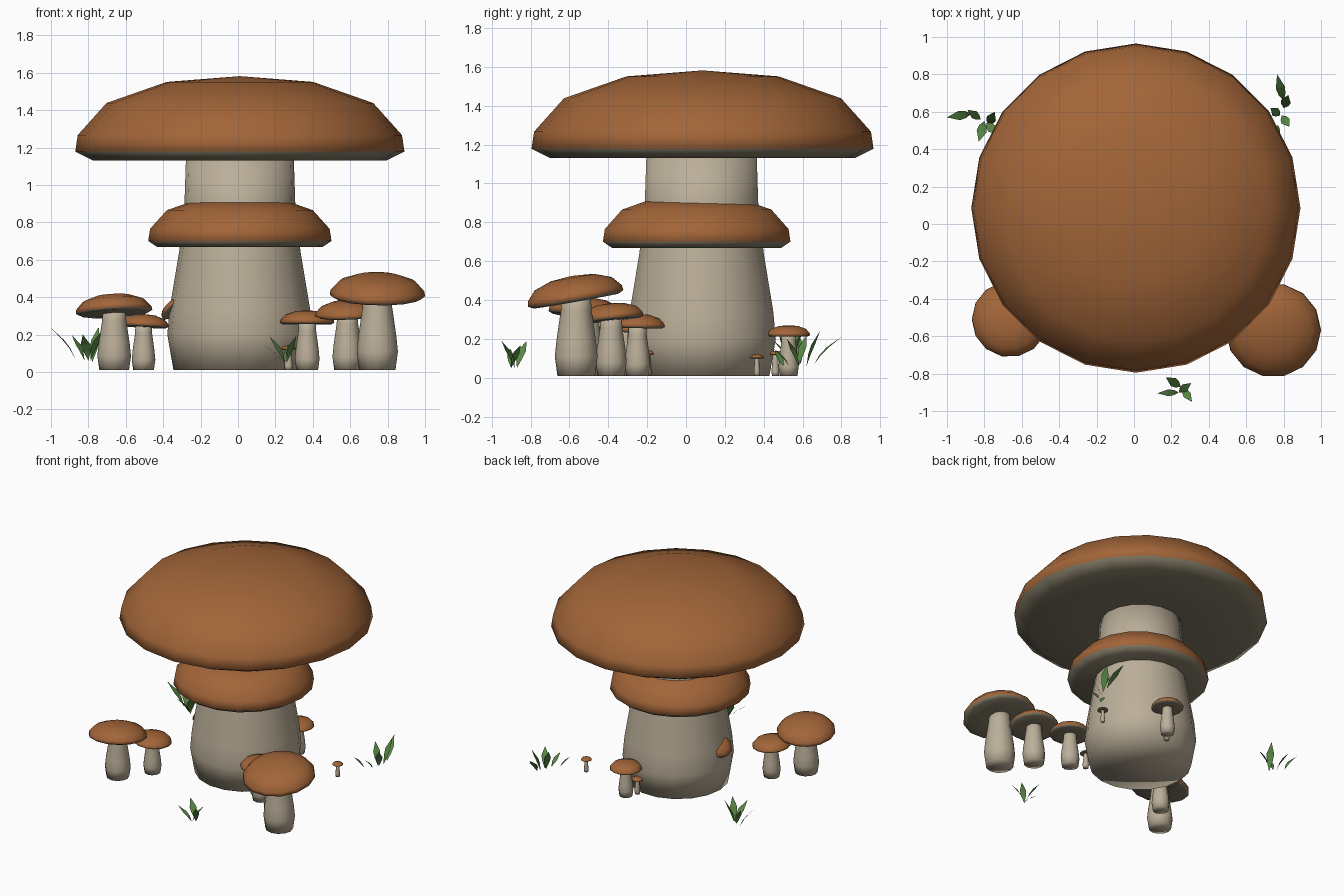
import bpy, bmesh, math
from mathutils import Vector, Matrix

if "Cube" in bpy.data.objects:
    bpy.data.objects.remove(bpy.data.objects["Cube"])


def material(name, color):
    m = bpy.data.materials.new(name)
    m.diffuse_color = (*color, 1)
    m.use_nodes = True
    m.node_tree.nodes["Principled BSDF"].inputs["Base Color"].default_value = m.diffuse_color
    return m


BROWN = material("cap_brown", (0.36, 0.13, 0.04))
GILL = material("gill_grey", (0.22, 0.19, 0.13))
BEIGE = material("stem_beige", (0.50, 0.43, 0.32))
GREEN = material("leaf_green", (0.10, 0.25, 0.06))


def finish(bm, name, mats, matrix=Matrix()):
    bmesh.ops.recalc_face_normals(bm, faces=bm.faces)
    mesh = bpy.data.meshes.new(name)
    bm.to_mesh(mesh)
    bm.free()
    for m in mats:
        mesh.materials.append(m)
    ob = bpy.data.objects.new(name, mesh)
    bpy.context.collection.objects.link(ob)
    ob.matrix_world = matrix
    return ob


def lathe(name, profile, sides, mats, matrix, gill_bands=0):
    """Revolve (radius, z) points bottom to top; both ends are closed."""
    bm = bmesh.new()
    rings = []
    for r, z in profile:
        n = sides if r > 0 else 1
        rings.append([bm.verts.new((r * math.cos(math.tau * i / sides),
                                    r * math.sin(math.tau * i / sides), z)) for i in range(n)])
    for k, (a, b) in enumerate(zip(rings, rings[1:])):
        for i in range(sides):
            j = (i + 1) % sides
            quad = [a[i % len(a)], a[j % len(a)], b[j % len(b)], b[i % len(b)]]
            f = bm.faces.new(list(dict.fromkeys(quad)))
            f.smooth = True
            f.material_index = 1 if k < gill_bands else 0
    return finish(bm, name, mats, matrix)


# Unit cap: flat gills, rolled rim, low dome
CAP = [(0, 0), (0.45, 0), (0.89, 0), (1, 0.055), (0.985, 0.155),
       (0.81, 0.35), (0.445, 0.478), (0, 0.513)]


def cap(name, pos, r, sides, tilt=(0, 0)):
    rot = Matrix.Rotation(math.radians(tilt[0]), 4, 'X') @ Matrix.Rotation(math.radians(tilt[1]), 4, 'Y')
    return lathe(name, [(a * r, b * r) for a, b in CAP], sides, [BROWN, GILL],
                 Matrix.Translation(pos) @ rot, 3)


def mushroom(name, x, y, z, cap_r, stem_r, tilt=(0, 0), sides=14):
    cap(name + "_cap", (x, y, z), cap_r, sides, tilt)
    h = z + cap_r * 0.15
    prof = [(0, 0.01), (stem_r * 0.88, 0.01), (stem_r, 0.25 * h), (stem_r * 0.92, 0.45 * h),
            (stem_r * 0.72, 0.8 * h), (stem_r * 0.68, h), (0, h)]
    lathe(name + "_stem", prof, 12, [BEIGE], Matrix.Translation((x, y, 0)))


# Main trunk, cap and skirt ring
lathe("main_stem", [(0, 0.01), (0.355, 0.01), (0.388, 0.20), (0.375, 0.34), (0.325, 0.64),
                    (0.297, 0.88), (0.288, 1.15), (0, 1.15)],
      18, [BEIGE], Matrix.Translation((0.01, 0.08, 0)))
cap("main_cap", (0.01, 0.085, 1.13), 0.88, 20)
lathe("skirt_ring", [(0, 0.667), (0.44, 0.667), (0.49, 0.70), (0.48, 0.765), (0.39, 0.865),
                     (0.27, 0.907), (0, 0.915)][:],
      18, [BROWN, GILL], Matrix.Translation((0.01, 0.055, 0)), 2)

# Small mushrooms: name, x, y, cap base z, cap radius, stem radius, tilt
for spec in [
    ("right_large", 0.745, -0.565, 0.395, 0.255, 0.11, (10, 1)),
    ("right_medium", 0.585, -0.385, 0.295, 0.172, 0.08, (6, -2)),
    ("right_small", 0.37, -0.25, 0.255, 0.145, 0.066, (-1, 0)),
    ("left_large", -0.662, -0.51, 0.31, 0.205, 0.09, (-7, -3)),
    ("left_small", -0.505, -0.315, 0.24, 0.135, 0.063, (-2, 3)),
    ("back_small", 0.14, 0.528, 0.212, 0.113, 0.052, (0, 0)),
    ("front_tiny", 0.27, -0.20, 0.12, 0.04, 0.022, (0, 0)),
    ("back_tiny", 0.09, 0.46, 0.118, 0.04, 0.02, (0, 0)),
    ("side_tiny", 0.59, 0.365, 0.10, 0.038, 0.016, (0, 0)),
]:
    mushroom(*spec)

# Little cap growing out of the trunk's left side
cap("trunk_cap", (-0.335, 0.07, 0.335), 0.085, 12, (-25, -38))


def leaf_cluster(name, blades):
    """Pointed blades given as base and tip, arching upward."""
    bm = bmesh.new()
    for base, tip, w in blades:
        b, t = Vector(base), Vector(tip)
        d = t - b
        side = Vector((-d.y, d.x, 0)).normalized() * w
        arch = Vector((-d.x, -d.y, 0)) * 0.12
        rows = []
        for f, s in ((0.35, 0.75), (0.62, 1.0)):
            c = b + d * f + arch
            rows.append([bm.verts.new(c - side * s), bm.verts.new(c + side * s)])
        vb, vt = bm.verts.new(b), bm.verts.new(t)
        (p, q), (r, s) = rows
        for face in ((vb, p, q), (p, r, s, q), (r, vt, s)):
            bm.faces.new(face)
    finish(bm, name, [GREEN])


leaf_cluster("left_leaves", [
    ((-0.87, 0.59, 0.07), (-1.0, 0.57, 0.235), 0.025),
    ((-0.82, 0.56, 0.06), (-0.89, 0.61, 0.20), 0.022),
    ((-0.80, 0.55, 0.06), (-0.83, 0.44, 0.20), 0.027),
    ((-0.78, 0.53, 0.05), (-0.745, 0.60, 0.24), 0.027),
    ((-0.79, 0.54, 0.06), (-0.73, 0.48, 0.22), 0.025),
])
leaf_cluster("right_leaves", [
    ((0.80, 0.66, 0.07), (0.765, 0.80, 0.21), 0.025),
    ((0.80, 0.62, 0.06), (0.825, 0.69, 0.24), 0.027),
    ((0.79, 0.58, 0.06), (0.83, 0.52, 0.20), 0.025),
    ((0.78, 0.58, 0.06), (0.73, 0.62, 0.22), 0.025),
    ((0.77, 0.53, 0.06), (0.75, 0.45, 0.15), 0.02),
    ((0.72, 0.50, 0.06), (0.66, 0.46, 0.14), 0.02),
])
leaf_cluster("front_leaves", [
    ((0.24, -0.90, 0.05), (0.125, -0.905, 0.15), 0.018),
    ((0.25, -0.87, 0.05), (0.17, -0.82, 0.19), 0.025),
    ((0.26, -0.88, 0.05), (0.31, -0.95, 0.19), 0.022),
    ((0.24, -0.90, 0.05), (0.305, -0.85, 0.17), 0.022),
])
